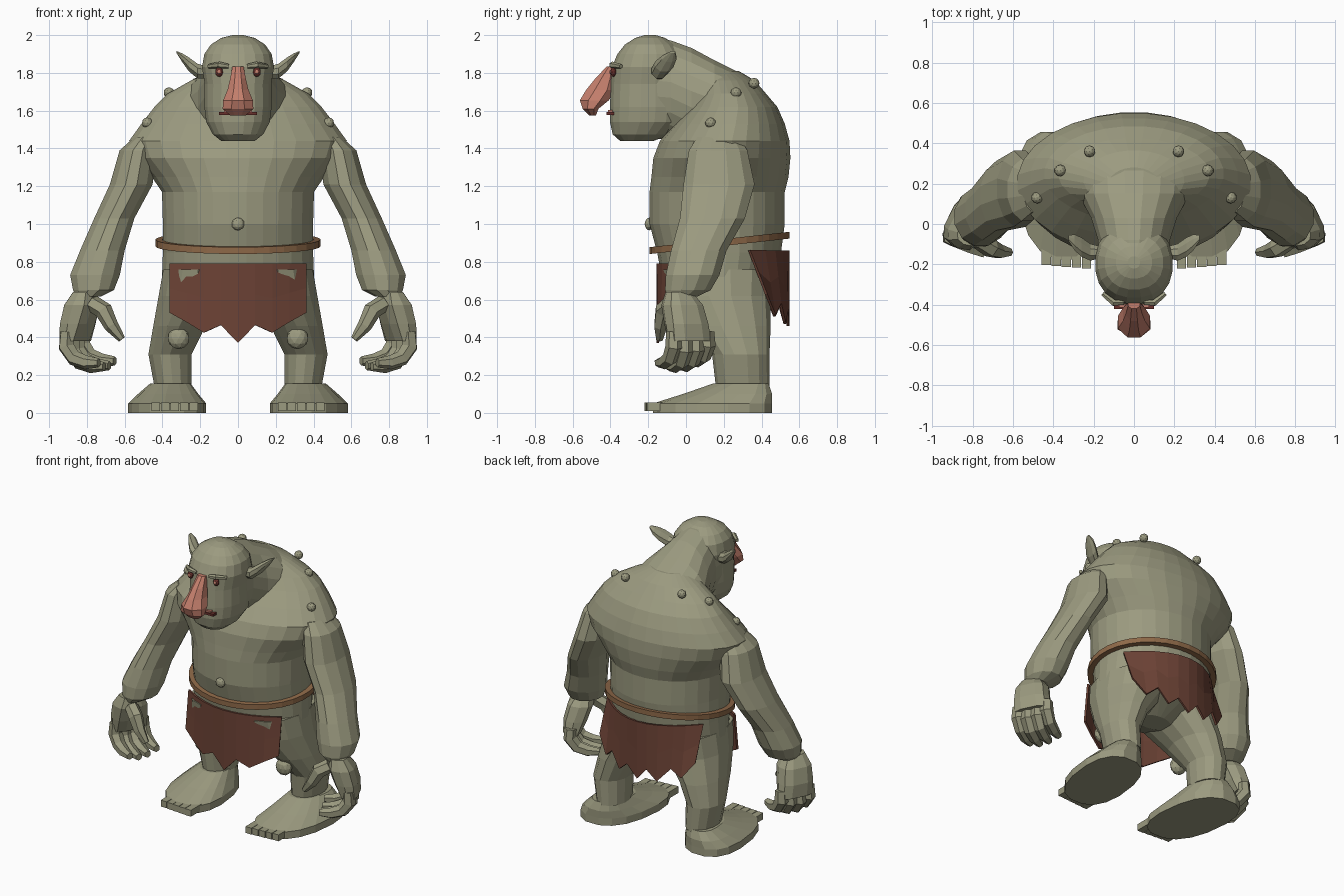
import bpy, bmesh, math
from mathutils import Vector, Matrix

if "Cube" in bpy.data.objects:
    bpy.data.objects.remove(bpy.data.objects["Cube"])


def mat(name, rgb):
    m = bpy.data.materials.new(name)
    m.diffuse_color = (*rgb, 1)
    m.use_nodes = True
    m.node_tree.nodes["Principled BSDF"].inputs["Base Color"].default_value = m.diffuse_color
    return m


SKIN = mat("olive_skin", (0.33, 0.325, 0.215))
CLOTH = mat("brown_cloth", (0.15, 0.055, 0.036))
LEATHER = mat("tan_leather", (0.27, 0.14, 0.065))
NOSE = mat("pink_nose", (0.55, 0.21, 0.15))
DARK = mat("dark_red", (0.14, 0.03, 0.025))


def finish(bm, name, material, mirror=False):
    bmesh.ops.recalc_face_normals(bm, faces=bm.faces)
    me = bpy.data.meshes.new(name)
    bm.to_mesh(me)
    bm.free()
    me.materials.append(material)
    ob = bpy.data.objects.new(name, me)
    bpy.context.collection.objects.link(ob)
    if mirror:
        ob.modifiers.new("mirror", 'MIRROR')
    return ob


def skin_rings(bm, rings):
    vs = [[bm.verts.new(p) for p in r] for r in rings]
    n = len(vs[0])
    for a, b in zip(vs, vs[1:]):
        for i in range(n):
            bm.faces.new((a[i], a[(i + 1) % n], b[(i + 1) % n], b[i]))
    bm.faces.new(vs[0])
    bm.faces.new(vs[-1])


def loft(name, rows, n, material, axis='z', power=2.0, mirror=False):
    """Rows are centre x, y, z and two radii across the chosen axis."""
    u, v = {'z': ((1, 0, 0), (0, 1, 0)), 'y': ((1, 0, 0), (0, 0, 1)),
            'x': ((0, 1, 0), (0, 0, 1))}[axis]
    u, v = Vector(u), Vector(v)
    rings = []
    for x, y, z, ra, rb in rows:
        ring = []
        for i in range(n):
            t = 2 * math.pi * (i + 0.5) / n
            c, s = math.cos(t), math.sin(t)
            c = math.copysign(abs(c) ** (2 / power), c)
            s = math.copysign(abs(s) ** (2 / power), s)
            ring.append(Vector((x, y, z)) + u * ra * c + v * rb * s)
        rings.append(ring)
    bm = bmesh.new()
    skin_rings(bm, rings)
    return finish(bm, name, material, mirror)


def digit(name, path, radii, mirror=True, material=SKIN, n=6):
    """Tube swept along a short bent path."""
    pts = [Vector(p) for p in path]
    rings = []
    for k, p in enumerate(pts):
        t = (pts[min(k + 1, len(pts) - 1)] - pts[max(k - 1, 0)]).normalized()
        a = t.cross(Vector((0, 1, 0))).normalized()
        b = t.cross(a)
        rings.append([p + radii[k] * (a * math.cos(2 * math.pi * i / n) + b * math.sin(2 * math.pi * i / n))
                      for i in range(n)])
    bm = bmesh.new()
    skin_rings(bm, rings)
    return finish(bm, name, material, mirror)


def blob(name, c, r, material=SKIN, mirror=True, squash=(1, 1, 1)):
    bm = bmesh.new()
    bmesh.ops.create_icosphere(bm, subdivisions=2, radius=r)
    for v in bm.verts:
        v.co = Vector(c) + Vector([v.co[i] * squash[i] for i in range(3)])
    return finish(bm, name, material, mirror)


def box(name, c, size, material=SKIN, mirror=True):
    bm = bmesh.new()
    bmesh.ops.create_cube(bm, size=1)
    for v in bm.verts:
        v.co = Vector(c) + Vector([v.co[i] * size[i] for i in range(3)])
    return finish(bm, name, material, mirror)


# Hunched torso, from pelvis to hump
loft("torso", [(0, .20, .54, .12, .08), (0, .18, .62, .36, .25), (0, .17, .72, .405, .30),
               (0, .175, .85, .40, .33), (0, .165, 1.0, .40, .36), (0, .165, 1.17, .405, .36),
               (0, .18, 1.25, .46, .365), (0, .19, 1.35, .55, .365), (0, .205, 1.44, .58, .345),
               (0, .23, 1.53, .515, .295), (0, .25, 1.62, .445, .235), (0, .245, 1.69, .375, .18),
               (0, .22, 1.76, .25, .145), (0, .19, 1.81, .13, .09)], 28, SKIN)

# Thick neck running forward from hump to skull
loft("neck", [(0, .38, 1.60, .20, .13), (0, .28, 1.60, .30, .205), (0, .15, 1.62, .28, .25),
              (0, .03, 1.66, .215, .275), (0, -.08, 1.71, .18, .265), (0, -.19, 1.72, .175, .27)],
     20, SKIN, axis='y')

# Head with heavy jaw
loft("head", [(0, -.26, 1.44, .09, .09), (0, -.235, 1.475, .135, .155), (0, -.205, 1.54, .17, .20),
              (0, -.20, 1.62, .18, .205), (0, -.20, 1.74, .178, .20), (0, -.195, 1.83, .193, .20),
              (0, -.19, 1.90, .18, .175), (0, -.19, 1.95, .145, .135), (0, -.19, 1.985, .09, .08),
              (0, -.19, 2.0, .03, .03)], 20, SKIN, power=2.25)

# Face
loft("nose", [(0, -.40, 1.835, .032, .02), (0, -.425, 1.77, .045, .06), (0, -.45, 1.71, .06, .085),
              (0, -.485, 1.655, .085, .083), (0, -.505, 1.61, .088, .045), (0, -.495, 1.575, .045, .02)],
     8, NOSE)
box("mouth", (0, -.40, 1.584), (.20, .04, .016), DARK, mirror=False)
box("upper_lip", (0, -.398, 1.597), (.15, .03, .012), NOSE, mirror=False)
blob("eye", (.10, -.385, 1.805), .026, DARK, squash=(.8, .6, 1))
blob("pupil", (.10, -.399, 1.805), .011, NOSE, squash=(1, .6, 1))
digit("brow", [(.05, -.39, 1.835), (.10, -.39, 1.842), (.155, -.345, 1.835)], [.012, .018, .012])
loft("ear", [(.16, -.14, 1.80, .03, .035), (.215, -.14, 1.81, .045, .042), (.26, -.115, 1.845, .052, .04),
             (.295, -.09, 1.88, .042, .025), (.325, -.07, 1.91, .015, .006)], 8, SKIN, axis='x', mirror=True)

# Long arms
loft("arm", [(.49, .17, 1.46, .06, .115), (.53, .17, 1.39, .10, .16), (.565, .175, 1.21, .117, .195),
             (.655, .14, 1.03, .11, .178), (.718, .068, .86, .122, .152), (.757, .035, .73, .136, .147),
             (.765, .01, .65, .112, .125), (.79, -.02, .615, .065, .08)], 12, SKIN, mirror=True)

# Hands turned slightly forward, with curled fingers
hand = [loft("palm", [(.79, -.02, .64, .055, .07), (.81, -.01, .57, .085, .11), (.84, .0, .47, .08, .12),
                      (.86, .01, .38, .06, .125)], 10, SKIN, power=2.8, mirror=True)]
for i in range(4):
    y = -.085 + .065 * i
    drop = (.0, -.02, -.015, .01)[i]
    hand.append(digit("finger", [(.86, y, .43), (.865, y, .35 + drop), (.82, y, .29 + drop),
                                 (.75, y, .267 + drop), (.675, y, .265 + drop)],
                      [.04, .046, .042, .037, .024]))
spot = Vector((.84, .02, 0))
turn = Matrix.Translation(spot) @ Matrix.Rotation(math.radians(26), 4, 'Z') @ Matrix.Translation(-spot)
for ob in hand:
    ob.data.transform(turn)
digit("thumb", [(.77, -.08, .58), (.71, -.12, .54), (.67, -.135, .46), (.615, -.14, .39)],
      [.045, .048, .038, .02])

# Short legs
loft("leg", [(.21, .17, .76, .19, .29), (.225, .18, .62, .20, .265), (.31, .235, .46, .142, .213),
             (.36, .29, .31, .117, .152), (.345, .30, .14, .10, .142)], 14, SKIN, mirror=True)
blob("knee_wart", (.315, .06, .395), .058, squash=(1, .7, 1))

# Broad flat feet, toes turned slightly inward
foot = loft("foot", [(.375, .14, 0, .20, .32), (.375, .14, .05, .20, .32), (.36, .22, .10, .155, .24),
                     (.34, .29, .155, .105, .15)], 16, SKIN, power=2.4, mirror=True)
for v in foot.data.vertices:
    v.co.x += .12 * (v.co.y - .14)
for i in range(5):
    box("toe", (.235 + .05 * i, -.16 + .004 * i, .032), (.046, .12, .045))

# Tilted belt
bm = bmesh.new()
loops = []
for rx, ry, dz in ((.40, .335, -.018), (.437, .37, -.018), (.437, .37, .018), (.40, .335, .018)):
    loop = []
    for i in range(32):
        x, y = rx * math.cos(math.pi * i / 16), ry * math.sin(math.pi * i / 16)
        loop.append(bm.verts.new((x, .178 + y, .9 + .11 * y + dz)))
    loops.append(loop)
for k in range(4):
    a, b = loops[k], loops[(k + 1) % 4]
    for i in range(32):
        j = (i + 1) % 32
        bm.faces.new((a[i], a[j], b[j], b[i]))
finish(bm, "belt", LEATHER)


def cloth(name, hem, top, y0, bend_top, bend_low):
    """Ragged hanging sheet bent around the hips."""
    bm = bmesh.new()
    cols = []
    for x, low in hem:
        cols.append([bm.verts.new((x, y0 + (bend_top + (bend_low - bend_top) * t) * x * x,
                                   top + (low - top) * t)) for t in (0, .5, 1)])
    for a, b in zip(cols, cols[1:]):
        for k in range(2):
            bm.faces.new((a[k], b[k], b[k + 1], a[k + 1]))
    ob = finish(bm, name, CLOTH)
    s = ob.modifiers.new("thickness", 'SOLIDIFY')
    s.thickness = .014
    s.offset = 0


cloth("front_loincloth", [(-.36, .53), (-.27, .48), (-.18, .425), (-.09, .465), (0, .37),
                          (.09, .465), (.18, .425), (.27, .48), (.36, .53)], .79, -.15, .95, .7)
cloth("back_loincloth", [(-.37, .62), (-.29, .51), (-.23, .57), (-.14, .47), (-.07, .54), (0, .46),
                         (.08, .54), (.15, .48), (.22, .58), (.29, .52), (.37, .63)],
      .86, .54, -1.5, -.85)

# Warts
for c in ((.22, .36, 1.745), (.365, .265, 1.695), (.48, .13, 1.535)):
    blob("back_wart", c, .029)
blob("navel", (0, -.195, 1.0), .034, mirror=False, squash=(1, .7, 1))
